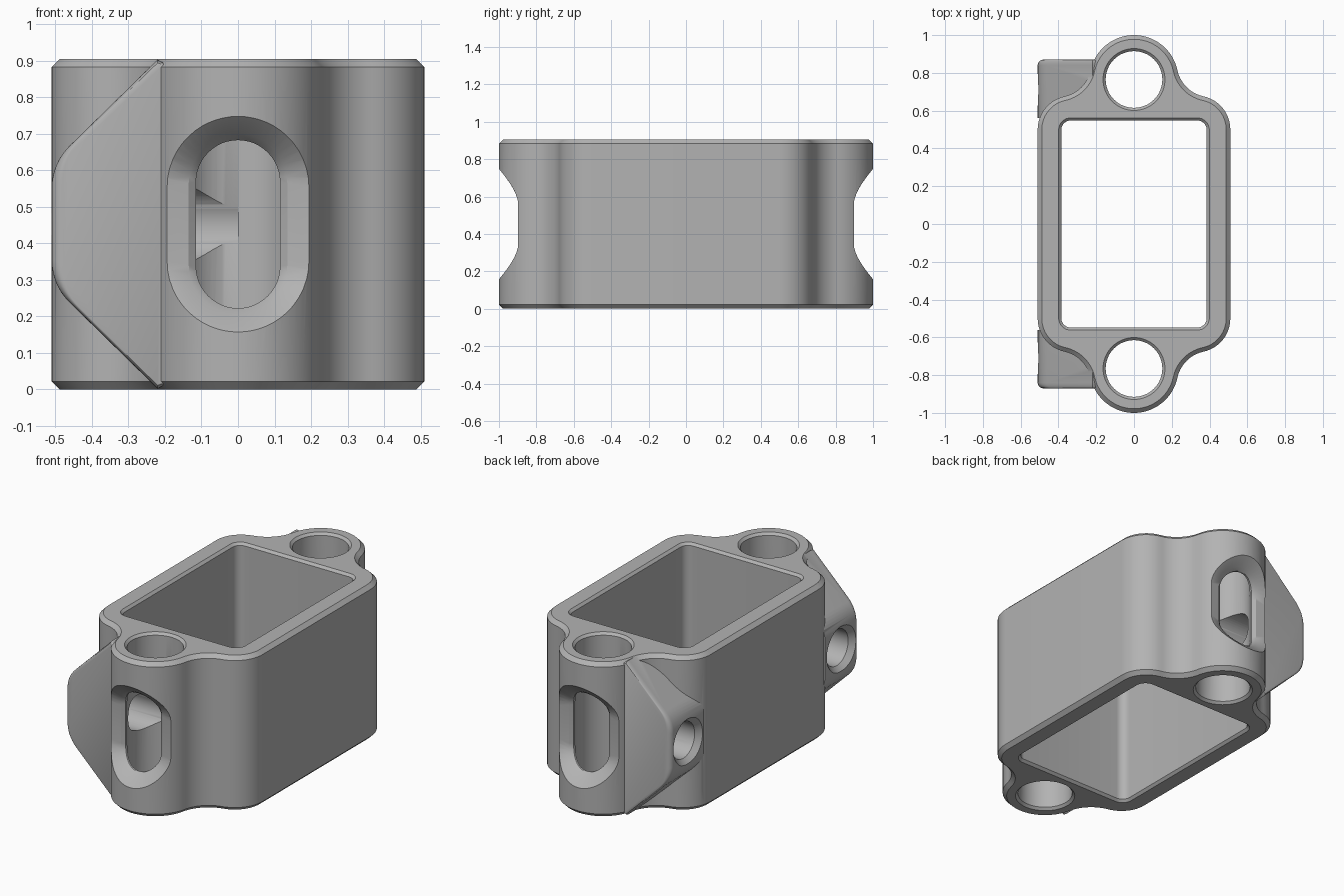
import bpy, bmesh, math
from math import cos, sin, pi, sqrt, atan2
from mathutils import Vector

old = bpy.data.objects.get("Cube")
if old:
    bpy.data.objects.remove(old, do_unlink=True)

H, CH = 0.905, 0.022          # body height, edge chamfer
BOSS, BOSS_R = 0.765, 0.235   # end boss centre (y) and radius
BORE_R = 0.15
MID = H / 2

mat = bpy.data.materials.new("plain grey")
mat.use_nodes = True
GREY = (0.45, 0.45, 0.45, 1)
mat.diffuse_color = GREY
mat.node_tree.nodes["Principled BSDF"].inputs["Base Color"].default_value = GREY


def loft(name, rings):
    """Closed solid skinned through rings of equal point count."""
    bm = bmesh.new()
    rows = [[bm.verts.new(p) for p in ring] for ring in rings]
    n = len(rows[0])
    for a, b in zip(rows, rows[1:]):
        for i in range(n):
            j = (i + 1) % n
            bm.faces.new((a[i], a[j], b[j], b[i]))
    bm.faces.new(rows[0])
    bm.faces.new(rows[-1])
    bmesh.ops.recalc_face_normals(bm, faces=bm.faces)
    mesh = bpy.data.meshes.new(name)
    bm.to_mesh(mesh)
    bm.free()
    mesh.materials.append(mat)
    ob = bpy.data.objects.new(name, mesh)
    bpy.context.collection.objects.link(ob)
    return ob


def combine(target, tool, op):
    mod = target.modifiers.new(op, 'BOOLEAN')
    mod.operation, mod.object, mod.solver = op, tool, 'EXACT'
    bpy.context.view_layer.objects.active = target
    bpy.ops.object.modifier_apply(modifier=mod.name)
    bpy.data.objects.remove(tool, do_unlink=True)


def arc(c, r, a, b, n):
    return [(c[0] + r * cos(a + (b - a) * i / n), c[1] + r * sin(a + (b - a) * i / n))
            for i in range(n + 1)]


def outline(off):
    """Body outline moved inward by off: boss, hollow and corner arcs."""
    boss, corner = Vector((0, BOSS)), Vector((0.33, 0.5))
    corner_r, hollow_r = 0.18, 0.18
    d1, d2, d = BOSS_R + hollow_r, corner_r + hollow_r, (corner - boss).length
    u = (corner - boss) / d
    along = (d1 * d1 - d2 * d2 + d * d) / (2 * d)
    hollow = boss + u * along + Vector((-u.y, u.x)) * sqrt(d1 * d1 - along * along)
    v1, v2 = hollow - boss, hollow - corner
    a1, a2 = atan2(v1.y, v1.x), atan2(v2.y, v2.x)
    q = arc(boss, BOSS_R - off, pi / 2, a1, 16)
    q += arc(hollow, hollow_r + off, a1 + pi, a2 + pi, 14)[1:]
    q += arc(corner, corner_r - off, a2, 0, 14)[1:]
    half = q + [(x, -y) for x, y in reversed(q)]
    return half + [(-x, y) for x, y in reversed(half[1:-1])]


def rounded_rect(off):
    hx, hy, r = 0.385 + off, 0.548 + off, 0.05 + off
    pts = []
    for k, (sx, sy) in enumerate(((1, 1), (-1, 1), (-1, -1), (1, -1))):
        pts += arc((sx * (hx - r), sy * (hy - r)), r, k * pi / 2, (k + 1) * pi / 2, 8)
    return pts


def circle(c, r, n=64):
    return arc(c, r, 0, 2 * pi, n)[:-1]


def at_z(pts, z):
    return [(x, y, z) for x, y in pts]


def through_cut(shape, c):
    """Vertical cutter with a chamfered mouth at top and bottom."""
    e = 0.05
    return loft("cutter", [at_z(shape(c + e), -e), at_z(shape(0), c),
                           at_z(shape(0), H - c), at_z(shape(c + e), H + e)])


# Main body with chamfered rims
body = loft("bracket_body", [at_z(outline(CH), 0), at_z(outline(0), CH),
                             at_z(outline(0), H - CH), at_z(outline(CH), H)])


# Side ears: sloped above and below, rounded at the nose and outer rim
def ear_profile(off):
    x0, x1 = -0.51 + off, -0.22
    reach = MID - off * 0.41 - 0.002
    nose = reach - (x1 - x0) + 0.005
    k = 0.07
    upper = []
    p0, p1, p2 = (x0, nose - k), (x0, nose), (x0 + k * 0.7, nose + k * 0.7)
    for i in range(9):
        t = i / 8
        upper.append(tuple((1 - t) ** 2 * a + 2 * t * (1 - t) * b + t * t * c
                           for a, b, c in zip(p0, p1, p2)))
    upper += [(x1, reach), (-0.17, MID - 0.03)]
    return [(x, MID + z) for x, z in upper] + [(x, MID - z) for x, z in reversed(upper)]


R = 0.03
for s in (1, -1):
    rings = [(0, 0.56)] + [(R * (1 - cos(a)), 0.87 - R + R * sin(a))
                           for a in [i * pi / 12 for i in range(7)]]
    ear = loft("ear", [[(x, s * y, z) for x, z in ear_profile(off)] for off, y in rings])
    combine(body, ear, 'UNION')

# Central rectangular opening
combine(body, through_cut(rounded_rect, 0.014), 'DIFFERENCE')


def stadium(r, straight):
    top = arc((0, straight), r, 0, pi, 24)
    return top + [(-x, -z) for x, z in top]


def slot_ring(r, straight, shell, s):
    """Slot outline wrapped onto a cylinder of radius shell."""
    return [(x, s * (BOSS + sqrt(max(shell ** 2 - x * x, 0))), MID + z)
            for x, z in stadium(r, straight)]


for s in (1, -1):
    # Vertical bore
    combine(body, through_cut(lambda o: circle((0, s * BOSS), BORE_R + o), 0.014), 'DIFFERENCE')
    # Flared slot through the end wall
    mouth = stadium(0.2, 0.1)
    throat = stadium(0.115, 0.115)
    combine(body, loft("cutter", [[(x, s * 1.1, MID + z) for x, z in mouth],
                                  slot_ring(0.2, 0.1, 0.24, s),
                                  slot_ring(0.135, 0.112, 0.185, s),
                                  slot_ring(0.115, 0.115, 0.16, s),
                                  [(x, s * BOSS, MID + z) for x, z in throat]]), 'DIFFERENCE')
    # Cross hole from the ear into the bore, with chamfered mouth
    steps = ((-0.56, 0.185), (-0.48, 0.105), (0, 0.105))
    combine(body, loft("cutter", [[(x, y, z) for y, z in circle((s * 0.71, MID), r, 48)]
                                  for x, r in steps]), 'DIFFERENCE')

# Smooth curved walls, keep chamfer edges crisp
bpy.ops.object.select_all(action='DESELECT')
body.select_set(True)
bpy.context.view_layer.objects.active = body
bpy.ops.object.shade_smooth_by_angle(angle=math.radians(30))
